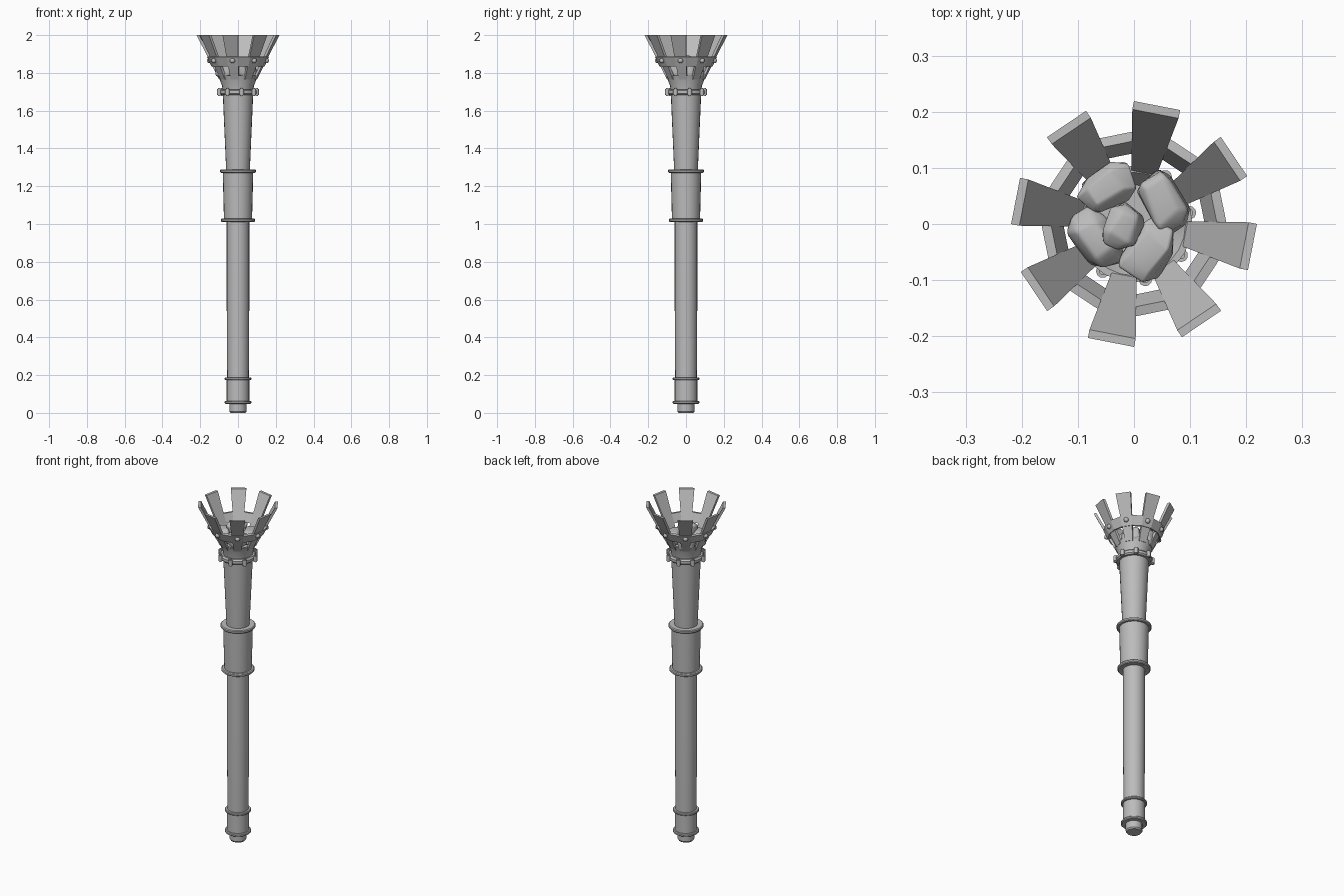
import bpy, bmesh, math, random
from mathutils import Matrix, Vector

cube = bpy.data.objects.get("Cube")
if cube:
    bpy.data.objects.remove(cube, do_unlink=True)

grey = bpy.data.materials.new("plain_grey")
grey.use_nodes = True
COLOUR = (0.5, 0.5, 0.5, 1)
grey.diffuse_color = COLOUR
grey.node_tree.nodes["Principled BSDF"].inputs["Base Color"].default_value = COLOUR

COUNT = 8
SLAT_TURN = math.radians(-11)
STUD_TURN = math.radians(11.5)


def finish(bm, name, angle=30):
    bmesh.ops.recalc_face_normals(bm, faces=bm.faces)
    mesh = bpy.data.meshes.new(name)
    bm.to_mesh(mesh)
    bm.free()
    mesh.materials.append(grey)
    obj = bpy.data.objects.new(name, mesh)
    bpy.context.collection.objects.link(obj)
    bpy.ops.object.select_all(action="DESELECT")
    obj.select_set(True)
    bpy.context.view_layer.objects.active = obj
    bpy.ops.object.shade_smooth_by_angle(angle=math.radians(angle))
    return obj


def lathe(name, profile, sides=24, closed=False, turn=0.0, angle=30):
    """Spin (radius, z) points round the z axis; open ends are capped."""
    bm = bmesh.new()
    rings = []
    for r, z in profile:
        rings.append([bm.verts.new((r * math.cos(turn + math.tau * i / sides),
                                    r * math.sin(turn + math.tau * i / sides), z))
                      for i in range(sides)])
    pairs = list(zip(rings, rings[1:]))
    if closed:
        pairs.append((rings[-1], rings[0]))
    else:
        bm.faces.new(rings[0])
        bm.faces.new(rings[-1])
    for a, b in pairs:
        for i in range(sides):
            j = (i + 1) % sides
            bm.faces.new((a[i], a[j], b[j], b[i]))
    return finish(bm, name, angle)


def band(name, radius, z, height):
    """A thin disc with a softened rim."""
    h, c = height / 2, height / 4
    return lathe(name, [(radius - c, z - h), (radius, z - h + c),
                        (radius, z + h - c), (radius - c, z + h)])


def around(turn):
    return [Matrix.Rotation(turn + math.tau * i / COUNT, 4, "Z") for i in range(COUNT)]


# Handle
lathe("foot", [(0.04, 0), (0.046, 0.008), (0.046, 0.055)], sides=12)
lathe("pommel", [(0.06, 0.05), (0.06, 0.185)])
lathe("shaft", [(0.057, 0.18), (0.06, 0.6), (0.06, 1.03)])
lathe("sleeve", [(0.074, 1.01), (0.081, 1.285)])
lathe("upper_shaft", [(0.062, 1.27), (0.081, 1.7)])
band("foot_band", 0.071, 0.056, 0.016)
band("pommel_band", 0.071, 0.18, 0.014)
band("sleeve_lower_band", 0.09, 1.02, 0.018)
band("sleeve_upper_band", 0.095, 1.28, 0.018)
band("collar", 0.099, 1.698, 0.03)

# Hollow cup below the basket
lathe("cup", [(0.08, 1.69), (0.084, 1.73), (0.104, 1.785), (0.092, 1.785), (0.07, 1.755)])

# Upright studs on the collar
bm = bmesh.new()
for turn in around(STUD_TURN):
    bmesh.ops.create_cone(bm, cap_ends=True, segments=10, radius1=0.012, radius2=0.012,
                          depth=0.042, matrix=turn @ Matrix.Translation((0.101, 0, 1.698)))
rims = [e for e in bm.edges if abs(e.verts[0].co.z - e.verts[1].co.z) < 0.001]
bmesh.ops.bevel(bm, geom=rims, offset=0.005, segments=2, affect="EDGES")
finish(bm, "collar_studs", 40)

# Flaring slats, level at the top
bm = bmesh.new()
for turn in around(SLAT_TURN):
    made = bmesh.ops.create_cube(bm, size=2)["verts"]
    for v in made:
        top, outer, side = v.co.z > 0, v.co.x > 0, v.co.y
        radius = (0.215 if top else 0.098) - (0 if outer else 0.015)
        v.co = turn @ Vector((radius, side * (0.042 if top else 0.021), 2.0 if top else 1.765))
finish(bm, "basket_slats")

# Tilted hoop and its rivets
lathe("basket_hoop", [(0.141, 1.835), (0.165, 1.885), (0.148, 1.888), (0.126, 1.838)],
      sides=16, closed=True, turn=SLAT_TURN + math.pi / 16, angle=15)
bm = bmesh.new()
for turn in around(SLAT_TURN):
    bmesh.ops.create_icosphere(bm, subdivisions=2, radius=0.014,
                               matrix=turn @ Matrix.Translation((0.153, 0, 1.865)))
finish(bm, "hoop_rivets", 60)

# Coals: rough chipped lumps, centre then half sizes and turn
random.seed(4)
coals = [((0.05, 0.04, 1.815), (0.042, 0.064, 0.05), 25),
         ((-0.048, 0.062, 1.815), (0.056, 0.042, 0.05), 30),
         ((-0.066, -0.03, 1.815), (0.04, 0.062, 0.05), 30),
         ((0.024, -0.048, 1.815), (0.046, 0.058, 0.05), -35),
         ((-0.02, -0.004, 1.855), (0.036, 0.046, 0.045), -30)]
for n, (centre, size, spin) in enumerate(coals):
    bm = bmesh.new()
    place = (Matrix.Translation(centre) @ Matrix.Rotation(math.radians(spin), 4, "Z")
             @ Matrix.Diagonal((*size, 1)))
    bmesh.ops.create_cube(bm, size=1.7)
    bmesh.ops.bevel(bm, geom=bm.edges[:], offset=0.35, segments=1, affect="EDGES")
    for v in bm.verts:
        v.co += Vector([random.uniform(-0.16, 0.16) for _ in range(3)])
    bmesh.ops.transform(bm, matrix=place, verts=bm.verts)
    coal = finish(bm, f"coal_{n + 1}", 60)
    soften = coal.modifiers.new("soften", "BEVEL")
    soften.width = 0.006
    soften.segments = 2
    soften.limit_method = "ANGLE"
    soften.angle_limit = math.radians(20)
